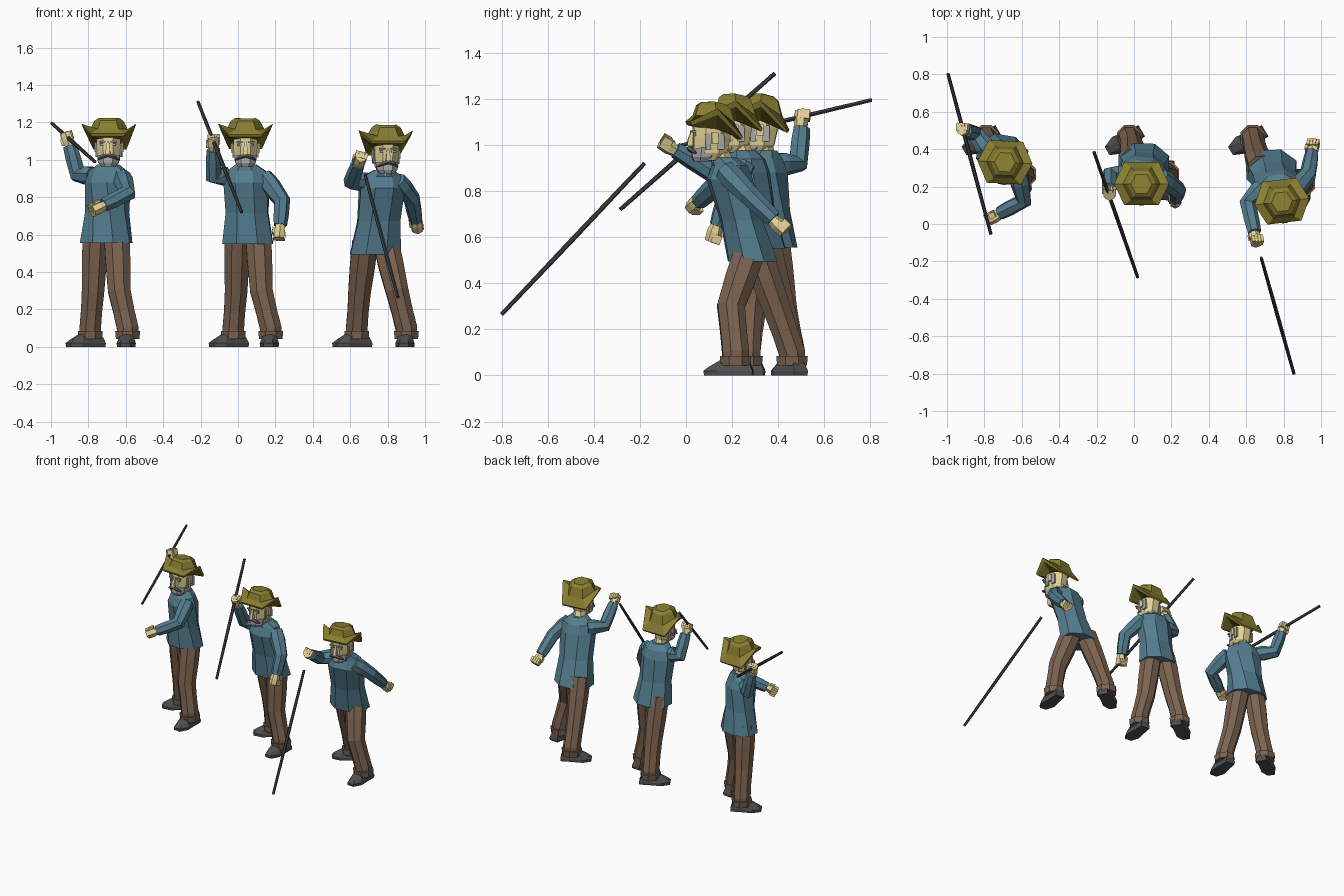
import bpy, math
from mathutils import Vector, Matrix

if "Cube" in bpy.data.objects:
    bpy.data.objects.remove(bpy.data.objects["Cube"])

V = Vector
COLORS = dict(skin=(.78, .64, .3), hat=(.25, .21, .03), coat=(.09, .21, .28), pants=(.2, .125, .08),
              shoe=(.08, .08, .08), dark=(.05, .05, .055), grey=(.4, .4, .4),
              moustache=(.13, .12, .12), eye=(.3, .38, .6))
MATS = {}
for key, rgb in COLORS.items():
    MATS[key] = bpy.data.materials.new(key)
    MATS[key].diffuse_color = (*rgb, 1)


def skin_rings(name, rings, mat, m=None):
    """Join equal-length vertex rings into a capped solid."""
    n = len(rings[0])
    verts = [m @ V(p) if m else V(p) for r in rings for p in r]
    faces = [(i * n + j, i * n + (j + 1) % n, (i + 1) * n + (j + 1) % n, (i + 1) * n + j)
             for i in range(len(rings) - 1) for j in range(n)]
    faces += [tuple(reversed(range(n))), tuple(range((len(rings) - 1) * n, len(rings) * n))]
    me = bpy.data.meshes.new(name)
    me.from_pydata(verts, [], faces)
    me.materials.append(MATS[mat])
    ob = bpy.data.objects.new(name, me)
    bpy.context.collection.objects.link(ob)
    return ob


def tube(name, pts, radii, mat, sides=7, m=None):
    """Faceted limb along a path."""
    pts = [V(p) for p in pts]
    d0 = (pts[1] - pts[0]).normalized()
    side = min((V((1, 0, 0)), V((0, 1, 0)), V((0, 0, 1))), key=lambda a: abs(a.dot(d0)))
    rings = []
    for i, p in enumerate(pts):
        d = (pts[min(i + 1, len(pts) - 1)] - pts[max(i - 1, 0)]).normalized()
        side = (side - d * side.dot(d)).normalized()
        f = d.cross(side)
        ang = [math.tau * (k + .5) / sides for k in range(sides)]
        rings.append([p + (side * math.cos(a) + f * math.sin(a)) * radii[i] for a in ang])
    return skin_rings(name, rings, mat, m)


def stack(name, rows, mat, m=None, sides=8):
    """Upright body from rows of (x, y, z, half width, half depth, yaw)."""
    rings = []
    for x, y, z, a, b, yaw in rows:
        ring = []
        for k in range(sides):
            t = math.tau * (k + .5) / sides
            u, v = a * 1.06 * math.cos(t), b * 1.06 * math.sin(t)
            ring.append((x + u * math.cos(yaw) - v * math.sin(yaw),
                         y + u * math.sin(yaw) + v * math.cos(yaw), z))
        rings.append(ring)
    return skin_rings(name, rings, mat, m)


def box(name, c, size, mat, m=None):
    x, y, z = (s / 2 for s in size)
    q = [(-x, -y), (x, -y), (x, y), (-x, y)]
    return skin_rings(name, [[(c[0] + a, c[1] + b, c[2] + h) for a, b in q] for h in (-z, z)], mat, m)


def hand(name, elbow, centre, m_sign):
    """Fist: a palm with four curled fingers and a thumb."""
    d = (centre - elbow).normalized()
    side = d.cross(V((0, 1, .2))).normalized()
    f = d.cross(side)
    m = Matrix((side, f, d)).transposed().to_4x4()
    m.translation = centre
    tube(name + "_palm", [(0, .005, -.045), (0, .005, -.01), (0, .005, .033)], [.026, .033, .03], "skin", 6, m)
    for i in range(4):
        box(name + "_finger", (-.025 + i * .0167, -.012, .014), (.015, .04, .046 - .004 * abs(i - 1)), "skin", m)
    box(name + "_thumb", (.032 * m_sign, -.008, -.012), (.016, .03, .033), "skin", m)


def arm(name, shoulder, elbow, fist, sign):
    s, e, h = V(shoulder), V(elbow), V(fist)
    d = (h - e).normalized()
    tube(name + "_sleeve", [s, s.lerp(e, .35), e, e.lerp(h, .5), h - d * .042],
         [.048, .054, .046, .042, .037], "coat", 7)
    hand(name + "_hand", e, h, sign)


def leg(name, hip, knee, ankle, toe_dir):
    h, k, a = V(hip), V(knee), V((*ankle, .1))
    tube(name + "_trouser", [h, h.lerp(k, .5), k, k.lerp(a, .55), a, V((*ankle, .05))],
         [.074, .072, .065, .061, .062, .06], "pants", 8)
    stack(name + "_cuff", [(*ankle, .042, .064, .066, 0), (*ankle, .085, .068, .07, 0)], "pants")
    # shoe outline, toe along local -y
    out = [(-.034, .075), (.034, .075), (.04, .0), (.05, -.075), (.025, -.135),
           (-.025, -.135), (-.05, -.075), (-.04, .0)]
    t = V((*toe_dir, 0)).normalized()
    m = Matrix.Translation((*ankle, 0)) @ Matrix.Rotation(math.atan2(t.x, -t.y), 4, 'Z')
    rings = [[(x, y, 0) for x, y in out], [(x * 1.03, y * 1.02, .02) for x, y in out],
             [(x * .8, y * .85, .038 if y < -.1 else .052) for x, y in out],
             [(x * .7, y * .5, .065) for x, y in out]]
    skin_rings(name + "_shoe", rings, "shoe", m)


def head(tag, pos, dz, yaw, tilt):
    """Head, face and hat in a local frame under the hat centre."""
    m = (Matrix.Translation((pos[0], pos[1], dz + 1)) @ Matrix.Rotation(yaw, 4, 'Z')
         @ Matrix.Rotation(tilt, 4, 'X') @ Matrix.Translation((0, 0, -1)))
    stack(tag + "_head", [(0, -.03, .968, .042, .05, 0), (0, -.02, 1.0, .06, .074, 0),
                          (0, -.012, 1.07, .066, .082, 0), (0, -.008, 1.15, .066, .082, 0)], "skin", m)
    stack(tag + "_beard", [(0, -.055, .965, .04, .038, 0), (0, -.046, .985, .056, .056, 0),
                           (0, -.04, 1.025, .063, .058, 0)], "grey", m)
    tube(tag + "_moustache", [(-.055, -.09, 1.003), (-.03, -.106, 1.018), (0, -.11, 1.026),
                              (.03, -.106, 1.018), (.055, -.09, 1.003)],
         [.005, .011, .011, .011, .005], "moustache", 5, m)
    tube(tag + "_nose", [(0, -.094, 1.1), (0, -.106, 1.06), (0, -.108, 1.034)], [.007, .015, .018], "skin", 4, m)
    for s in (-1, 1):
        box(tag + "_eye", (s * .03, -.09, 1.082), (.024, .012, .011), "eye", m)
        box(tag + "_eyebrow", (s * .031, -.093, 1.096), (.034, .014, .008), "grey", m)
        box(tag + "_ear", (s * .07, -.005, 1.065), (.014, .03, .048), "skin", m)
        box(tag + "_hair", (s * .064, .02, 1.05), (.012, .03, .07), "grey", m)
        box(tag + "_sideburn", (s * .063, -.036, 1.05), (.012, .022, .07), "grey", m)

    # six-sided hat: sides of the brim curl up, front and back droop
    def hexa(rx, ry, cx, side, front, back):
        """rx: side corner, (cx, ry): front and back corners, then the three heights."""
        return [(rx, 0, side), (cx, ry, back), (-cx, ry, back), (-rx, 0, side), (-cx, -ry, front), (cx, -ry, front)]
    skin_rings(tag + "_hat", [hexa(.078, .08, .05, 1.105, 1.115, 1.095), hexa(.136, .108, .088, 1.165, 1.125, 1.055),
                              hexa(.147, .114, .092, 1.193, 1.14, 1.065), hexa(.1, .086, .055, 1.165, 1.165, 1.125),
                              hexa(.078, .07, .042, 1.208, 1.21, 1.19),
                              hexa(.056, .05, .03, 1.223, 1.223, 1.21)], "hat", m)


# one row per pose: a throwing sequence from wind-up to release
POSES = [
    dict(hem=(-.705, .37, .555), chest=(-.695, .335, .88), yaw=-.55, head=(-.69, .33), dz=0, hyaw=-.05, tilt=0,
         r_arm=[(-.775, .385, .915), (-.855, .485, .92), (-.912, .505, 1.115)],
         l_arm=[(-.62, .275, .91), (-.59, .125, .82), (-.752, .04, .74)],
         r_leg=[(-.775, .42, .3), (-.79, .46), (-.85, -.5)],
         l_leg=[(-.635, .29, .3), (-.59, .265), (-.1, -1)],
         rod=[(-.995, .805, 1.195), (-.765, -.055, .99)]),
    dict(hem=(.052, .325, .55), chest=(.045, .265, .88), yaw=-.12, head=(.04, .22), dz=0, hyaw=0, tilt=.03,
         r_arm=[(-.05, .265, .915), (-.13, .26, .91), (-.13, .17, 1.092)],
         l_arm=[(.14, .255, .91), (.235, .18, .78), (.222, .125, .61)],
         r_leg=[(-.01, .41, .3), (-.025, .46), (-.85, -.5)],
         l_leg=[(.125, .275, .3), (.175, .265), (-.1, -1)],
         rod=[(-.214, .385, 1.31), (.02, -.285, .72)]),
    dict(hem=(.735, .29, .495), chest=(.77, .19, .85), yaw=.15, head=(.79, .125), dz=-.035, hyaw=.12, tilt=.03,
         r_arm=[(.69, .2, .885), (.608, .11, .885), (.652, -.08, 1.0)],
         l_arm=[(.85, .17, .89), (.93, .265, .79), (.957, .41, .65)],
         r_leg=[(.65, .39, .3), (.635, .46), (-.85, -.5)],
         l_leg=[(.85, .195, .3), (.9, .215), (-.1, -1)],
         rod=[(.68, -.18, .92), (.855, -.8, .265)]),
]

for i, p in enumerate(POSES):
    tag = f"thrower_{i + 1}"
    hem, chest = V(p["hem"]), V(p["chest"])
    waist = hem.lerp(chest, .5)
    nx, ny = p["head"]
    cx, cy = (chest.x + nx) / 2, (chest.y + ny) / 2
    top, yaw = chest.z, p["yaw"]
    # coat body with sloping shoulders, then the neck
    stack(tag + "_coat", [(*hem, .138, .108, yaw * .3), (*waist, .115, .09, yaw * .6),
                          (*chest, .122, .096, yaw), (chest.x, chest.y, top + .06, .105, .074, yaw),
                          (cx, cy + .005, top + .095, .055, .055, yaw)], "coat")
    tube(tag + "_neck", [(cx, cy + .01, top + .06), (nx, ny, top + .15)], [.045, .045], "skin", 7)
    head(tag, p["head"], p["dz"], p["hyaw"], p["tilt"])
    arm(tag + "_right_arm", *p["r_arm"], 1)
    arm(tag + "_left_arm", *p["l_arm"], -1)
    for side, s in (("r_leg", -1), ("l_leg", 1)):
        name = tag + ("_right_leg" if s < 0 else "_left_leg")
        leg(name, hem + V((s * .056, -s * .008, .06)), *p[side])
    a, b = (V(q) for q in p["rod"])
    tube(tag + "_javelin", [a, a.lerp(b, .5), b], [.009, .011, .009], "dark", 6)

for m in bpy.data.materials:
    if m.users and not m.is_grease_pencil:
        m.use_nodes = True
        m.node_tree.nodes["Principled BSDF"].inputs["Base Color"].default_value = m.diffuse_color
